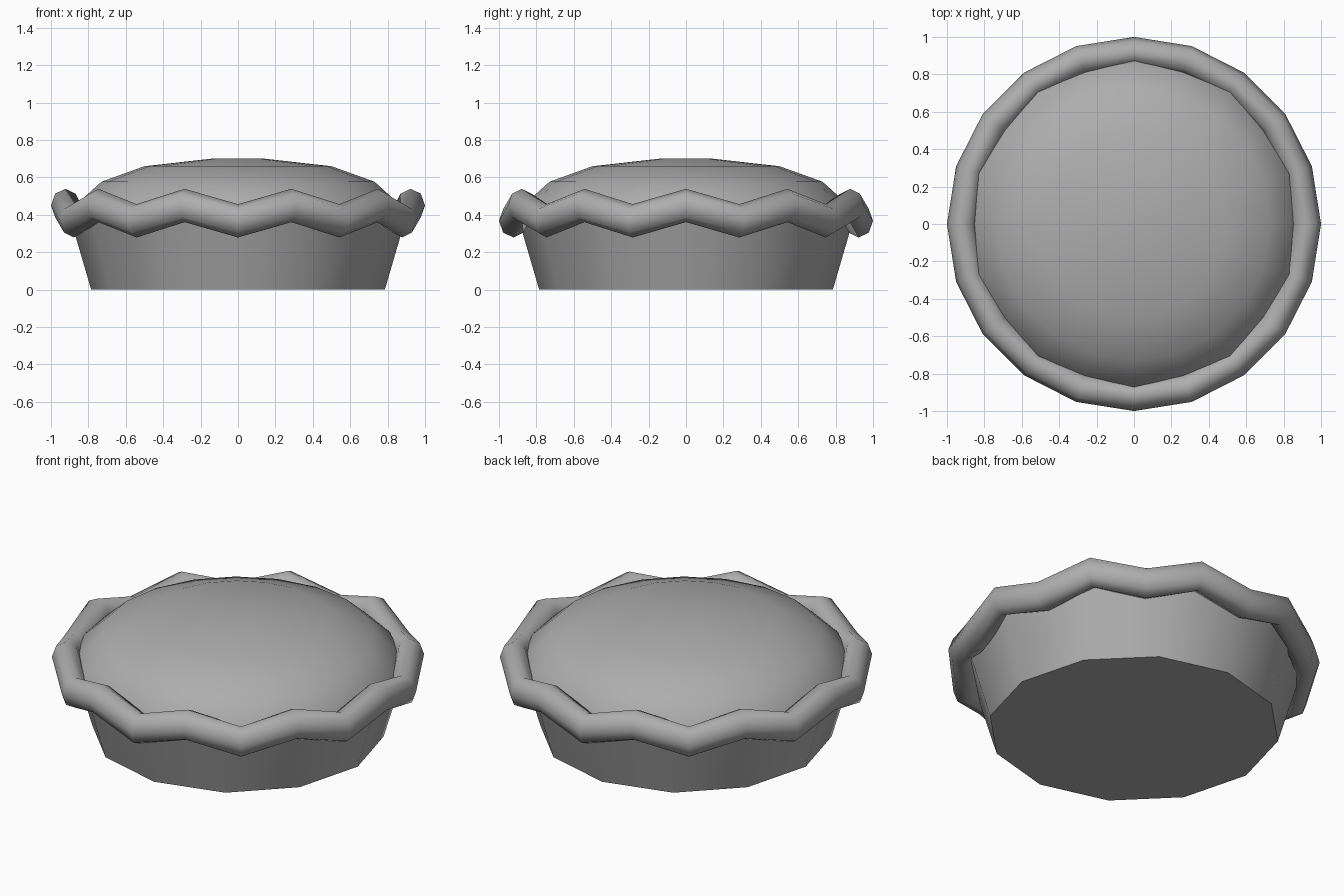
import bpy, bmesh
from math import cos, sin, pi, radians

if "Cube" in bpy.data.objects:
    bpy.data.objects.remove(bpy.data.objects["Cube"])

grey = bpy.data.materials.new("dark_grey")
grey.diffuse_color = (0.42, 0.42, 0.42, 1)
grey.use_nodes = True
grey.node_tree.nodes["Principled BSDF"].inputs["Base Color"].default_value = grey.diffuse_color


def make_object(name, rings, loop=False, angle=40):
    """Bridge successive rings of points; cap the ends unless looped."""
    bm = bmesh.new()
    vs = [[bm.verts.new(p) for p in ring] for ring in rings]
    n = len(vs[0])
    for i in range(len(vs) if loop else len(vs) - 1):
        a, b = vs[i], vs[(i + 1) % len(vs)]
        for j in range(n):
            k = (j + 1) % n
            bm.faces.new((a[j], a[k], b[k], b[j]))
    if not loop:
        bm.faces.new(vs[0][::-1])
        bm.faces.new(vs[-1])
    bmesh.ops.recalc_face_normals(bm, faces=bm.faces)
    mesh = bpy.data.meshes.new(name)
    bm.to_mesh(mesh)
    bm.free()
    mesh.materials.append(grey)
    obj = bpy.data.objects.new(name, mesh)
    bpy.context.collection.objects.link(obj)
    bpy.ops.object.select_all(action='DESELECT')
    obj.select_set(True)
    bpy.context.view_layer.objects.active = obj
    bpy.ops.object.shade_smooth_by_angle(angle=radians(angle))
    return obj


def circle(r, z, n):
    return [(r * cos(2 * pi * i / n), r * sin(2 * pi * i / n), z) for i in range(n)]


# Tapered twelve-sided dish
make_object("pie_dish", [circle(0.785, 0, 12), circle(0.905, 0.41, 12)])

# Domed top crust
dome = [(0.88, 0.41), (0.865, 0.455), (0.73, 0.577), (0.5, 0.66), (0.126, 0.702)]
make_object("top_crust", [circle(r, z, 20) for r, z in dome], angle=60)

# Crimped rim: octagonal tube zigzagging up and down around the edge
rim = []
for i in range(20):
    a = 2 * pi * i / 20
    zc = 0.45 if i % 2 == 0 else 0.368
    section = []
    for j in range(8):
        t = 2 * pi * j / 8
        r = 0.923 + 0.077 * cos(t)
        section.append((r * cos(a), r * sin(a), zc + 0.089 * sin(t)))
    rim.append(section)
make_object("crimped_rim", rim, loop=True, angle=60)
